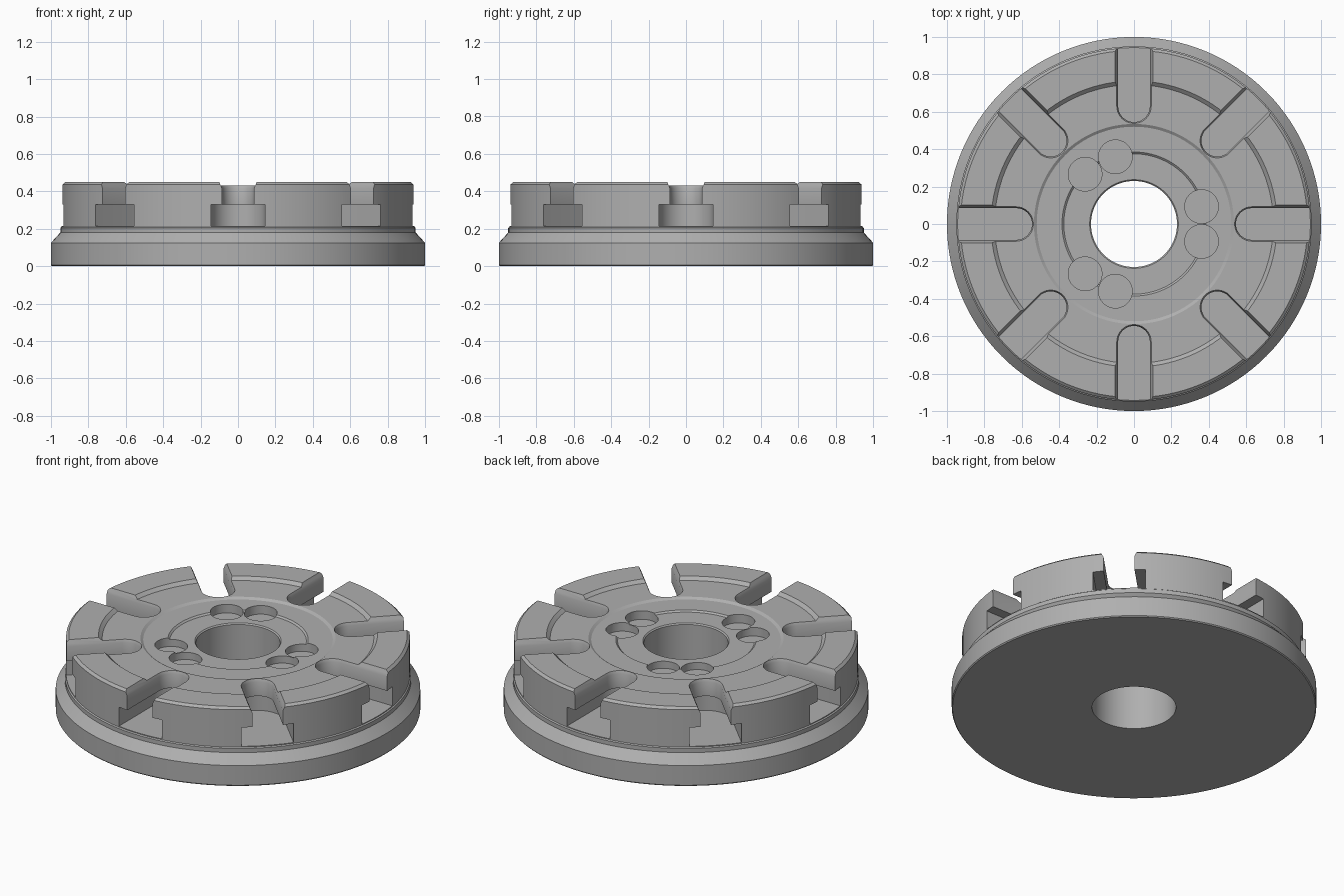
import bpy, bmesh
from math import sin, cos, pi, radians
from mathutils import Matrix

if "Cube" in bpy.data.objects:
    bpy.data.objects.remove(bpy.data.objects["Cube"], do_unlink=True)

steel = bpy.data.materials.new("machined_grey_steel")
steel.use_nodes = True
GREY = (0.43, 0.43, 0.43, 1)
steel.diffuse_color = GREY
steel.node_tree.nodes["Principled BSDF"].inputs["Base Color"].default_value = GREY


def make_object(name, bm):
    bmesh.ops.recalc_face_normals(bm, faces=bm.faces)
    mesh = bpy.data.meshes.new(name)
    bm.to_mesh(mesh)
    bm.free()
    mesh.materials.append(steel)
    obj = bpy.data.objects.new(name, mesh)
    bpy.context.collection.objects.link(obj)
    return obj


def bridge(bm, rings, closed=False):
    """Join rings of equal vertex count with quads; cap the ends if open."""
    pairs = list(zip(rings, rings[1:]))
    if closed:
        pairs.append((rings[-1], rings[0]))
    else:
        bm.faces.new(rings[0])
        bm.faces.new(rings[-1])
    for a, b in pairs:
        for i in range(len(a)):
            j = (i + 1) % len(a)
            bm.faces.new((a[i], a[j], b[j], b[i]))


def lathe(bm, profile, segments):
    rings = []
    for r, z in profile:
        angles = [2 * pi * i / segments for i in range(segments)]
        rings.append([bm.verts.new((r * cos(a), r * sin(a), z)) for a in angles])
    bridge(bm, rings, closed=True)


def slot(bm, angle):
    """T-slot cutter with a rounded inner end, running out past the rim."""
    turn = Matrix.Rotation(angle, 4, 'Z')
    rings = []
    # half width and height, from the wide foot up to the flared mouth
    for half, z in ((0.145, 0.215), (0.145, 0.33), (0.085, 0.33),
                    (0.085, 0.415), (0.109, 0.47)):
        outline = [(1.1, half)]
        for i in range(17):
            a = pi / 2 + pi * i / 16
            outline.append((0.63 + half * cos(a), half * sin(a)))
        outline.append((1.1, -half))
        ring = [bm.verts.new((x, y, z)) for x, y in outline]
        bmesh.ops.transform(bm, matrix=turn, verts=ring)
        rings.append(ring)
    bridge(bm, rings)


# Turned body: flanged base, chamfered rim, stepped top face, through bore
body = bmesh.new()
lathe(body, [
    (0.23, 0), (0.995, 0), (1.0, 0.006), (1.0, 0.125), (0.95, 0.18),
    (0.95, 0.205), (0.943, 0.21), (0.943, 0.437), (0.928, 0.45),
    (0.765, 0.45), (0.745, 0.432), (0.535, 0.432), (0.52, 0.422),
    (0.385, 0.422), (0.375, 0.413), (0.237, 0.413), (0.23, 0.406)], 128)
table = make_object("rotary_table", body)

# Cutters: eight radial T-slots and three pairs of shallow round pockets
cut = bmesh.new()
for k in range(8):
    slot(cut, k * pi / 4)
for k in range(3):
    for side in (-14.5, 14.5):
        a = radians(120 * k + side)
        spot = Matrix.Translation((0.373 * cos(a), 0.373 * sin(a), 0.43))
        bmesh.ops.create_cone(cut, cap_ends=True, segments=40, radius1=0.09,
                              radius2=0.09, depth=0.12, matrix=spot)
cutter = make_object("slot_and_pocket_cutter", cut)
cutter.hide_render = True

mod = table.modifiers.new("slots_and_pockets", 'BOOLEAN')
mod.operation = 'DIFFERENCE'
mod.solver = 'EXACT'
mod.object = cutter

# Apply the cuts and shade with sharp edges kept
bpy.ops.object.select_all(action='DESELECT')
table.select_set(True)
bpy.context.view_layer.objects.active = table
bpy.ops.object.modifier_apply(modifier=mod.name)
bpy.data.objects.remove(cutter, do_unlink=True)
bpy.ops.object.shade_smooth_by_angle(angle=radians(25))
